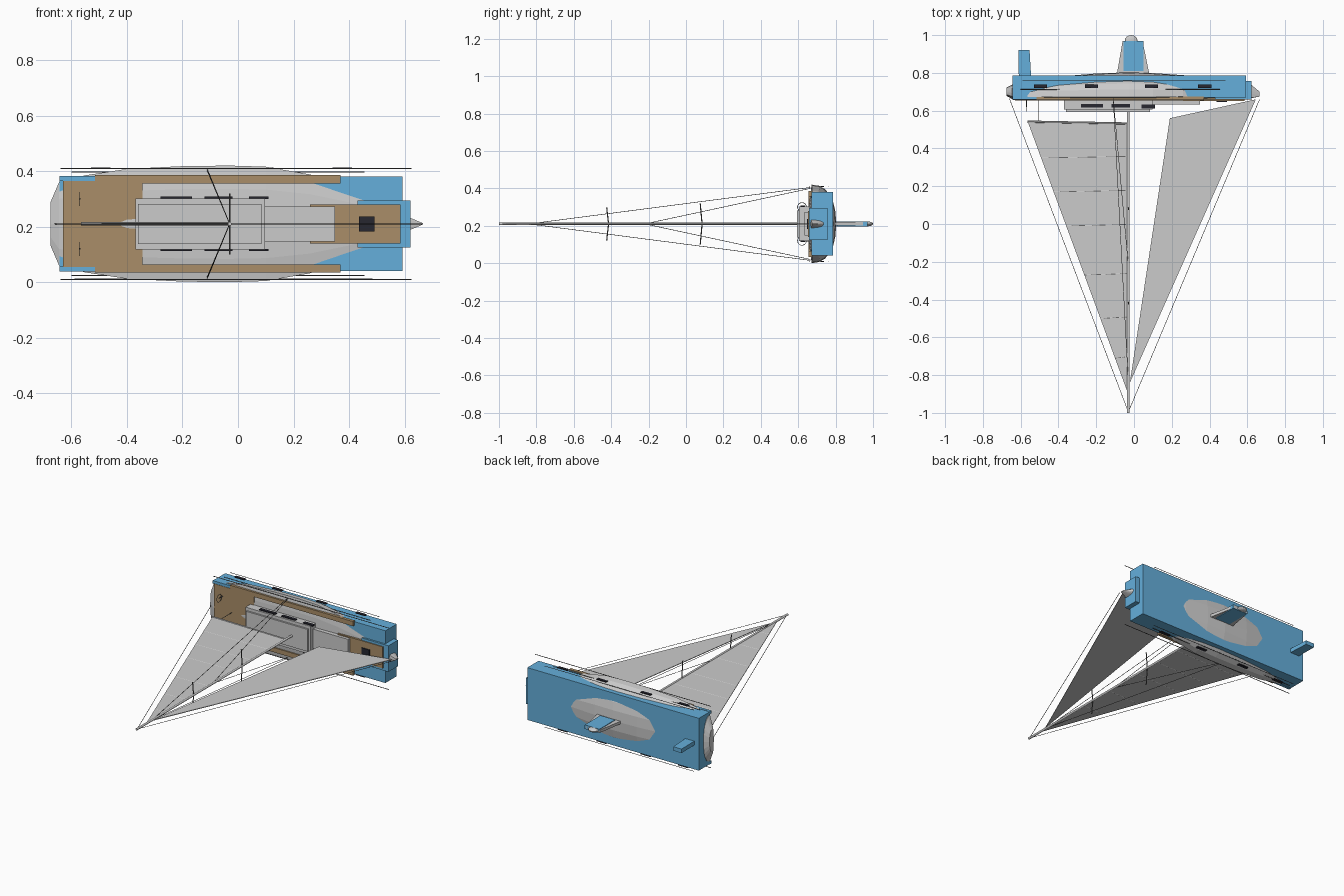
import bpy, bmesh, math
from mathutils import Vector

if "Cube" in bpy.data.objects:
    bpy.data.objects.remove(bpy.data.objects["Cube"])

ZC = 0.21  # centre plane; the boat lies on its side, mast towards -y


def material(name, rgb):
    m = bpy.data.materials.new(name)
    m.diffuse_color = (*rgb, 1)
    m.use_nodes = True
    m.node_tree.nodes["Principled BSDF"].inputs["Base Color"].default_value = m.diffuse_color
    return m


BLUE = material("blue_paint", (0.13, 0.43, 0.71))
TEAK = material("teak", (0.40, 0.27, 0.14))
DARK = material("dark_glass", (0.02, 0.02, 0.03))
STEEL = material("dark_steel", (0.12, 0.12, 0.12))


def finish(bm, name, mat=None):
    bmesh.ops.recalc_face_normals(bm, faces=bm.faces)
    me = bpy.data.meshes.new(name)
    bm.to_mesh(me)
    bm.free()
    ob = bpy.data.objects.new(name, me)
    bpy.context.collection.objects.link(ob)
    if mat:
        me.materials.append(mat)
    return ob


def prism(name, pts, h, mat=None, z=0.0):
    """Outline in x,y, thickened to +-h around the centre plane."""
    bm = bmesh.new()
    a = [bm.verts.new((x, y, ZC + z - h)) for x, y in pts]
    b = [bm.verts.new((x, y, ZC + z + h)) for x, y in pts]
    bm.faces.new(a)
    bm.faces.new(b)
    n = len(pts)
    for i in range(n):
        bm.faces.new((a[i], a[(i + 1) % n], b[(i + 1) % n], b[i]))
    return finish(bm, name, mat)


def box(name, x0, x1, y0, y1, h, mat=None, z=0.0):
    return prism(name, [(x0, y0), (x1, y0), (x1, y1), (x0, y1)], h, mat, z)


def rod(name, p, q, r, mat=None, sides=8):
    p, q = Vector(p), Vector(q)
    p.z += ZC
    q.z += ZC
    bm = bmesh.new()
    bmesh.ops.create_cone(bm, cap_ends=True, segments=sides, radius1=r,
                          radius2=r, depth=(q - p).length)
    rot = (q - p).to_track_quat('Z', 'Y').to_matrix().to_4x4()
    bmesh.ops.transform(bm, matrix=rot, verts=bm.verts)
    bmesh.ops.translate(bm, vec=(p + q) / 2, verts=bm.verts)
    return finish(bm, name, mat)


# Lofted hull: x, half beam, deck edge y, bottom y
stations = [(-0.675, 0.08, 0.685, 0.722), (-0.645, 0.15, 0.675, 0.738),
            (-0.55, 0.175, 0.673, 0.758), (-0.4, 0.198, 0.672, 0.78),
            (-0.2, 0.208, 0.672, 0.797), (-0.03, 0.21, 0.672, 0.803),
            (0.1, 0.206, 0.672, 0.799), (0.26, 0.178, 0.674, 0.788),
            (0.4, 0.13, 0.674, 0.773), (0.52, 0.077, 0.672, 0.757),
            (0.62, 0.022, 0.668, 0.738), (0.665, 0.003, 0.675, 0.70)]
bm = bmesh.new()
rings = []
N = 12
for x, b, top, bot in stations:
    ring = []
    for i in range(N + 1):
        t = math.pi * i / N
        c, s = math.cos(t), math.sin(t)
        ring.append((x, top + (bot - top) * max(s, 0) ** 0.87,
                     ZC + b * math.copysign(abs(c) ** 0.87, c)))
    for f in (-0.6, 0, 0.6):  # cambered deck
        ring.append((x, top - 0.09 * b * (1 - f * f), ZC + b * f))
    rings.append([bm.verts.new(v) for v in ring])
for a, b in zip(rings, rings[1:]):
    for i in range(len(a)):
        j = (i + 1) % len(a)
        bm.faces.new((a[i], a[j], b[j], b[i]))
bm.faces.new(rings[0])
bm.faces.new(rings[-1])
hull = finish(bm, "hull")

# Blue hull blocks
box("hull_block", -0.643, 0.592, 0.67, 0.786, 0.17, BLUE)
box("bow_block", 0.43, 0.622, 0.658, 0.757, 0.085, BLUE)

# Decks
box("cockpit_sole", -0.63, -0.345, 0.655, 0.672, 0.155, TEAK)
box("foredeck", 0.26, 0.585, 0.652, 0.672, 0.07, TEAK)
for s in (-1, 1):
    box("side_deck", -0.515, 0.37, 0.655, 0.675, 0.015, TEAK, s * 0.161)
    box("stern_coaming", -0.643, -0.515, 0.657, 0.675, 0.009, BLUE, s * 0.163)

# Cabin
box("cabin", -0.37, 0.097, 0.605, 0.668, 0.092)
box("cabin_roof", -0.36, 0.085, 0.594, 0.606, 0.072)
box("forward_cabin", 0.09, 0.35, 0.633, 0.668, 0.063)
box("deck_hatch", 0.436, 0.492, 0.646, 0.655, 0.027, DARK)

# Windows, stripes and rails on both sides
for s in (-1, 1):
    for x0, x1, y in ((-0.28, -0.165, 0.616), (-0.12, -0.02, 0.616), (0.04, 0.11, 0.612)):
        box("cabin_window", x0, x1, y, y + 0.02, 0.004, DARK, s * 0.094)
    for x in (-0.53, -0.26, 0.058, 0.34):
        box("hull_window", x, x + 0.07, 0.72, 0.738, 0.003, DARK, s * 0.2)
    rod("boot_stripe", (-0.59, 0.76, s * 0.199), (0.485, 0.76, s * 0.199), 0.0015, STEEL)
    rod("sheer_stripe", (-0.6, 0.712, s * 0.186), (0.455, 0.712, s * 0.186), 0.0018, STEEL)
    rod("toe_rail", (-0.64, 0.66, s * 0.2), (0.625, 0.66, s * 0.2), 0.002, STEEL)
    # steering wheel and pedestal
    bpy.ops.mesh.primitive_torus_add(major_segments=20, minor_segments=6,
                                     major_radius=0.024, minor_radius=0.0015,
                                     location=(-0.57, 0.62, ZC + s * 0.09),
                                     rotation=(0, math.pi / 2, 0))
    bpy.context.object.name = "steering_wheel"
    bpy.context.object.data.materials.append(STEEL)
    rod("wheel_pedestal", (-0.57, 0.62, s * 0.09), (-0.57, 0.66, s * 0.09), 0.003, STEEL)

# Keel, bulb and rudder
prism("keel_fin", [(-0.092, 0.785), (0.083, 0.785), (0.045, 0.97), (-0.06, 0.97)], 0.009)
box("keel_core", -0.056, 0.05, 0.81, 0.97, 0.013, BLUE)
bm = bmesh.new()
bmesh.ops.create_uvsphere(bm, u_segments=16, v_segments=10, radius=1)
for v in bm.verts:
    v.co = (-0.015 + 0.034 * v.co.x, 0.97 + 0.03 * v.co.y, ZC + 0.013 * v.co.z)
finish(bm, "keel_bulb")
prism("rudder", [(-0.61, 0.785), (-0.545, 0.785), (-0.553, 0.92), (-0.612, 0.92)], 0.013, BLUE)

# Spars
rod("mast", (-0.03, -1, 0), (-0.03, 0.605, 0), 0.007, sides=12)
rod("boom", (-0.565, 0.542, 0), (-0.03, 0.532, 0), 0.006)
rod("mainsheet", (-0.505, 0.54, 0), (-0.505, 0.66, 0), 0.0015, STEEL)

# Sails with battens
LEECH = [(-0.562, 0.54), (-0.038, -0.88)]
prism("mainsail", [(-0.032, 0.53), *LEECH, (-0.032, -0.88)], 0.002)
prism("jib", [(0.645, 0.66), (0.19, 0.56), (-0.022, -0.84)], 0.002)
for y in (0.35, 0.17, -0.01, -0.27, -0.5, -0.71):
    xl = -0.562 + 0.524 * (0.54 - y) / 1.42
    rod("batten", (xl, y, 0), (-0.032, y + 0.008, 0), 0.003, sides=6)

# Standing rigging
rod("forestay", (-0.03, -0.995, 0), (0.665, 0.66, 0), 0.0015, STEEL, 6)
rod("backstay", (-0.03, -0.995, 0), (-0.66, 0.665, 0), 0.0015, STEEL, 6)
for s in (-1, 1):
    rod("upper_shroud", (-0.03, -0.84, 0), (-0.11, 0.665, s * 0.195), 0.0015, STEEL, 6)
    rod("lower_shroud", (-0.03, -0.22, 0), (-0.11, 0.665, s * 0.19), 0.0015, STEEL, 6)
    for y, w in ((-0.42, 0.088), (0.08, 0.11)):
        rod("spreader", (-0.03, y + 0.006, 0), (-0.03, y - 0.004, s * w), 0.003, STEEL)
